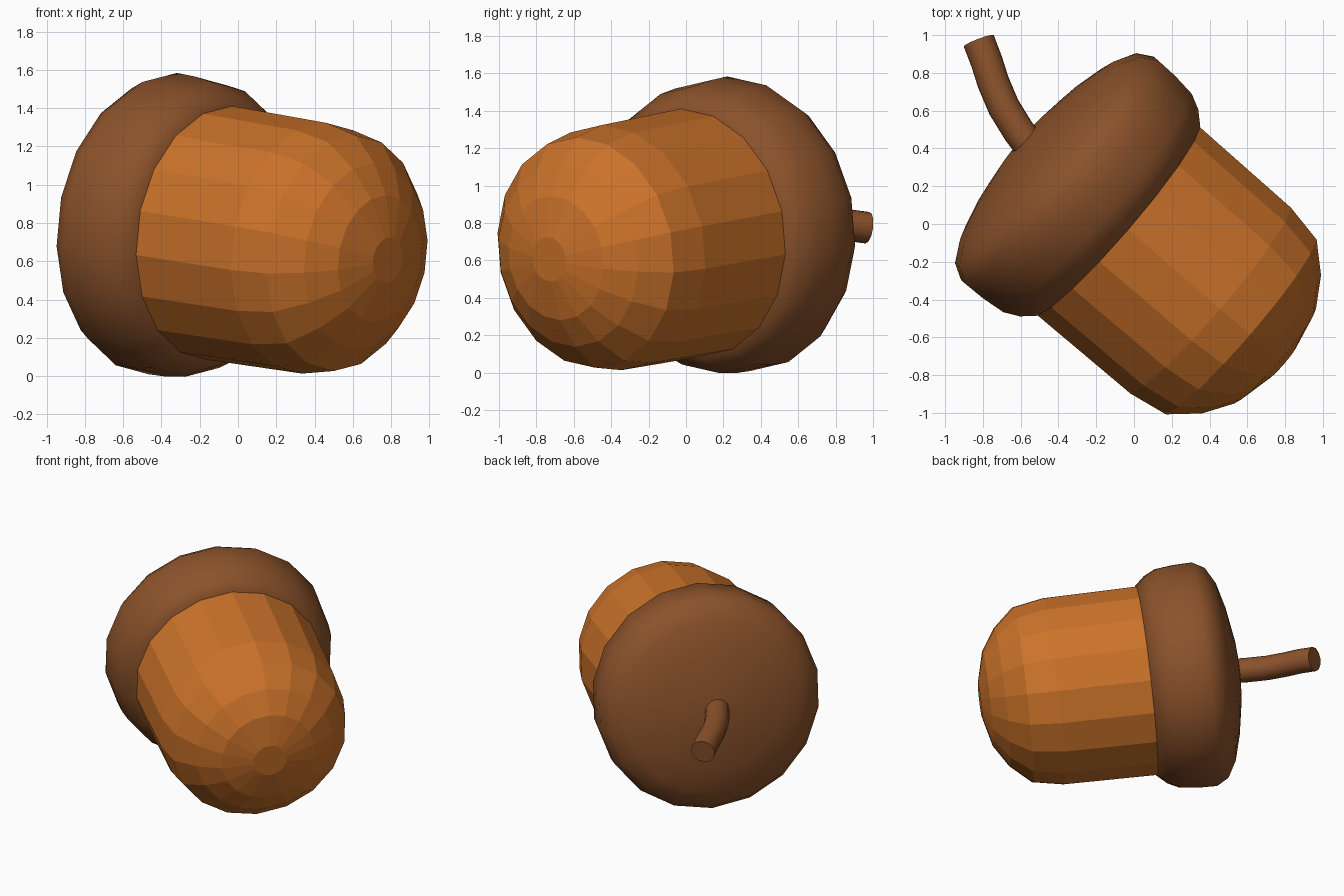
import bpy, bmesh, math
from mathutils import Vector

if "Cube" in bpy.data.objects:
    bpy.data.objects.remove(bpy.data.objects["Cube"])

# Acorn frame: centre of the cap rim, axis towards the nut tip, two radial axes
TILT = math.radians(7)
CENTRE = Vector((-0.092, 0.024, 0.748))
SIDE = Vector((0.653, 0.757, 0)).normalized()
AXIS = Vector((0.757 * math.cos(TILT), -0.653 * math.cos(TILT), -math.sin(TILT))).normalized()
UP = SIDE.cross(AXIS).normalized()
if UP.z < 0:
    UP = -UP
SIDES = 18


def material(name, rgb):
    m = bpy.data.materials.new(name)
    m.diffuse_color = (*rgb, 1)
    m.use_nodes = True
    m.node_tree.nodes["Principled BSDF"].inputs["Base Color"].default_value = m.diffuse_color
    return m


def lathe(name, profile, mat):
    """Turn (distance along axis, radius) points around the tilted axis."""
    bm = bmesh.new()
    rings = []
    for d, r in profile:
        ring = []
        for i in range(SIDES):
            a = math.pi / 2 + i * math.tau / SIDES
            ring.append(bm.verts.new(CENTRE + AXIS * d + r * (math.cos(a) * SIDE + math.sin(a) * UP)))
        rings.append(ring)
    for lo, hi in zip(rings, rings[1:]):
        for i in range(SIDES):
            j = (i + 1) % SIDES
            bm.faces.new((lo[i], lo[j], hi[j], hi[i]))
    bm.faces.new(rings[0])
    bm.faces.new(rings[-1])
    bmesh.ops.recalc_face_normals(bm, faces=bm.faces)
    me = bpy.data.meshes.new(name)
    bm.to_mesh(me)
    bm.free()
    me.materials.append(mat)
    ob = bpy.data.objects.new(name, me)
    bpy.context.collection.objects.link(ob)
    return ob


def smooth(ob, angle):
    bpy.ops.object.select_all(action='DESELECT')
    ob.select_set(True)
    bpy.context.view_layer.objects.active = ob
    bpy.ops.object.shade_smooth_by_angle(angle=math.radians(angle))


nut_mat = material("nut_orange", (0.60, 0.17, 0.023))
cap_mat = material("cap_brown", (0.26, 0.085, 0.024))

# Faceted nut: straight body and rounded tip with a small flat end
lathe("nut", [(-0.08, 0.66), (0, 0.668), (0.65, 0.66), (0.865, 0.62),
              (1.01, 0.49), (1.11, 0.335), (1.165, 0.12)], nut_mat)

# Smooth rounded cap, slightly domed at the back
cap = lathe("cap", [(0, 0.655), (0, 0.672), (-0.07, 0.735), (-0.15, 0.775), (-0.28, 0.79),
                    (-0.40, 0.793), (-0.485, 0.745), (-0.55, 0.63), (-0.60, 0.45),
                    (-0.64, 0.22), (-0.655, 0.03)], cap_mat)
smooth(cap, 60)

# Bent stem
curve = bpy.data.curves.new("stem", 'CURVE')
curve.dimensions = '3D'
curve.bevel_depth = 0.085
curve.bevel_resolution = 4
curve.use_fill_caps = True
path = [(-0.54, 0.40, 0.825), (-0.61, 0.49, 0.82), (-0.69, 0.62, 0.81),
        (-0.745, 0.75, 0.80), (-0.78, 0.86, 0.79), (-0.822, 0.97, 0.775)]
spline = curve.splines.new('POLY')
spline.points.add(len(path) - 1)
for p, co in zip(spline.points, path):
    p.co = (*co, 1)
curve.materials.append(cap_mat)
stem = bpy.data.objects.new("stem", curve)
bpy.context.collection.objects.link(stem)
bpy.ops.object.select_all(action='DESELECT')
stem.select_set(True)
bpy.context.view_layer.objects.active = stem
bpy.ops.object.convert(target='MESH')
stem = bpy.context.view_layer.objects.active
# Weld the end discs to the tube
bm = bmesh.new()
bm.from_mesh(stem.data)
bmesh.ops.remove_doubles(bm, verts=bm.verts, dist=0.0005)
bmesh.ops.recalc_face_normals(bm, faces=bm.faces)
bm.to_mesh(stem.data)
bm.free()
smooth(stem, 45)
